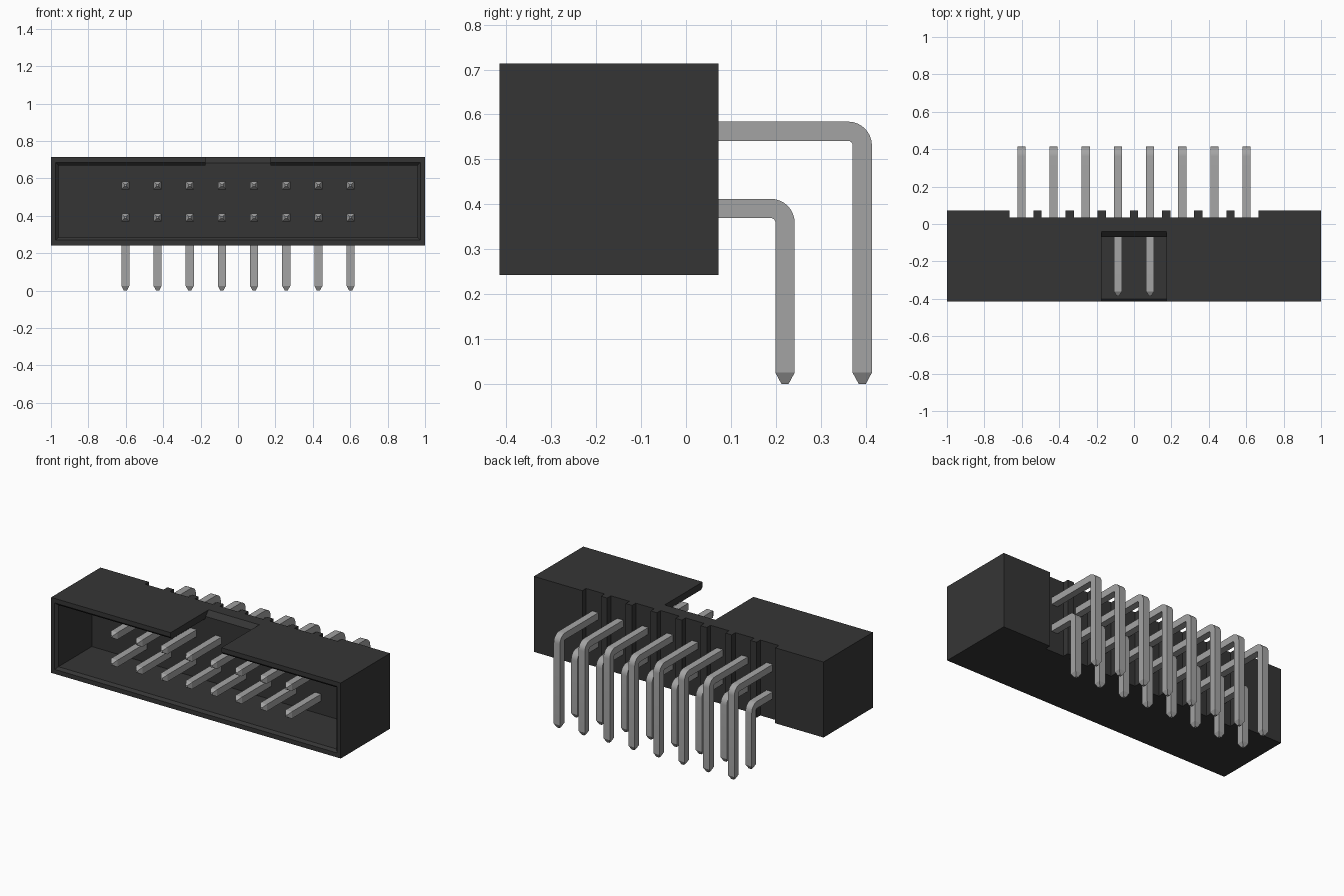
import bpy, bmesh, math

old = bpy.data.objects.get("Cube")
if old:
    bpy.data.objects.remove(old, do_unlink=True)

PITCH = 0.172
COLUMNS = [(i - 3.5) * PITCH for i in range(8)]


def material(name, value, rough):
    m = bpy.data.materials.new(name)
    m.use_nodes = True
    colour = (value, value, value, 1)
    m.diffuse_color = colour
    bsdf = m.node_tree.nodes["Principled BSDF"]
    bsdf.inputs["Base Color"].default_value = colour
    bsdf.inputs["Roughness"].default_value = rough
    return m


black = material("black plastic", 0.036, 0.6)
metal = material("grey metal", 0.37, 0.5)


def loft(bm, rings):
    """Skin a list of rings of equal length and cap both ends."""
    rows = [[bm.verts.new(p) for p in ring] for ring in rings]
    n = len(rows[0])
    for a, b in zip(rows, rows[1:]):
        for i in range(n):
            j = (i + 1) % n
            bm.faces.new((a[i], a[j], b[j], b[i]))
    bm.faces.new(rows[0])
    bm.faces.new(rows[-1][::-1])


def make(name, loft_list, mat):
    bm = bmesh.new()
    for rings in loft_list:
        loft(bm, rings)
    bmesh.ops.recalc_face_normals(bm, faces=bm.faces)
    mesh = bpy.data.meshes.new(name)
    bm.to_mesh(mesh)
    bm.free()
    mesh.materials.append(mat)
    ob = bpy.data.objects.new(name, mesh)
    bpy.context.collection.objects.link(ob)
    return ob


def rect_y(y, x0, x1, z0, z1):
    return [(x0, y, z0), (x1, y, z0), (x1, y, z1), (x0, y, z1)]


def box(x0, x1, y0, y1, z0, z1):
    return [rect_y(y, x0, x1, z0, z1) for y in (y0, y1)]


def cut(target, cutter):
    cutter.hide_render = True
    mod = target.modifiers.new(cutter.name, 'BOOLEAN')
    mod.operation = 'DIFFERENCE'
    mod.solver = 'EXACT'
    mod.object = cutter
    bpy.context.view_layer.objects.active = target
    bpy.ops.object.modifier_apply(modifier=mod.name)
    bpy.data.objects.remove(cutter, do_unlink=True)


# Housing shell
housing = make("housing", [box(-1, 1, -0.415, 0.072, 0.242, 0.713)], black)

# Front cavity with a chamfered mouth
cavity = [rect_y(y, -0.96 - g, 0.96 + g, 0.285 - g, 0.67 + g)
          for y, g in ((-0.43, 0.03), (-0.4, 0), (-0.07, 0))]
cut(housing, make("cavity_cutter", [cavity], black))

# Key notch through the top wall, with a sloped rear edge
notch = [(-0.5, 0.6), (-0.07, 0.6), (-0.07, 0.683), (-0.03, 0.723), (-0.5, 0.723)]
cut(housing, make("notch_cutter",
                  [[[(x, y, z) for y, z in notch] for x in (-0.175, 0.175)]], black))

# Shallow open slots behind each pin column
cut(housing, make("slot_cutter",
                  [box(x - 0.064, x + 0.064, 0.035, 0.1, 0.2, 0.8) for x in COLUMNS], black))

# Bent square pins with tapered ends
HALF = 0.0215
OUTER, INNER = 0.053, 0.010


def pin(x, z, y):
    """Rings for a pin running back at height z and turning down at depth y."""
    def across(py, pz, ny, nz, h=HALF, w=HALF):
        return [(x - w, py + ny * h, pz + nz * h), (x + w, py + ny * h, pz + nz * h),
                (x + w, py - ny * h, pz - nz * h), (x - w, py - ny * h, pz - nz * h)]
    mid = (OUTER + INNER) / 2
    cy, cz = y - mid, z - mid
    rings = [across(-0.385, z, 0, 1, 0.006, 0.006), across(-0.36, z, 0, 1)]
    for i in range(9):
        a = math.pi / 2 * (1 - i / 8)
        ny, nz = math.cos(a), math.sin(a)
        rings.append(across(cy + ny * mid, cz + nz * mid, ny, nz))
    rings += [across(y, 0.025, 1, 0), across(y, 0, 1, 0, 0.008, 0.008)]
    return rings


for row, z, y in (("upper", 0.5625, 0.3925), ("lower", 0.3905, 0.2205)):
    for n, x in enumerate(COLUMNS, 1):
        ob = make(f"{row}_pin_{n}", [pin(x, z, y)], metal)
        for o in bpy.context.selected_objects:
            o.select_set(False)
        ob.select_set(True)
        bpy.context.view_layer.objects.active = ob
        bpy.ops.object.shade_smooth_by_angle(angle=math.radians(20))
